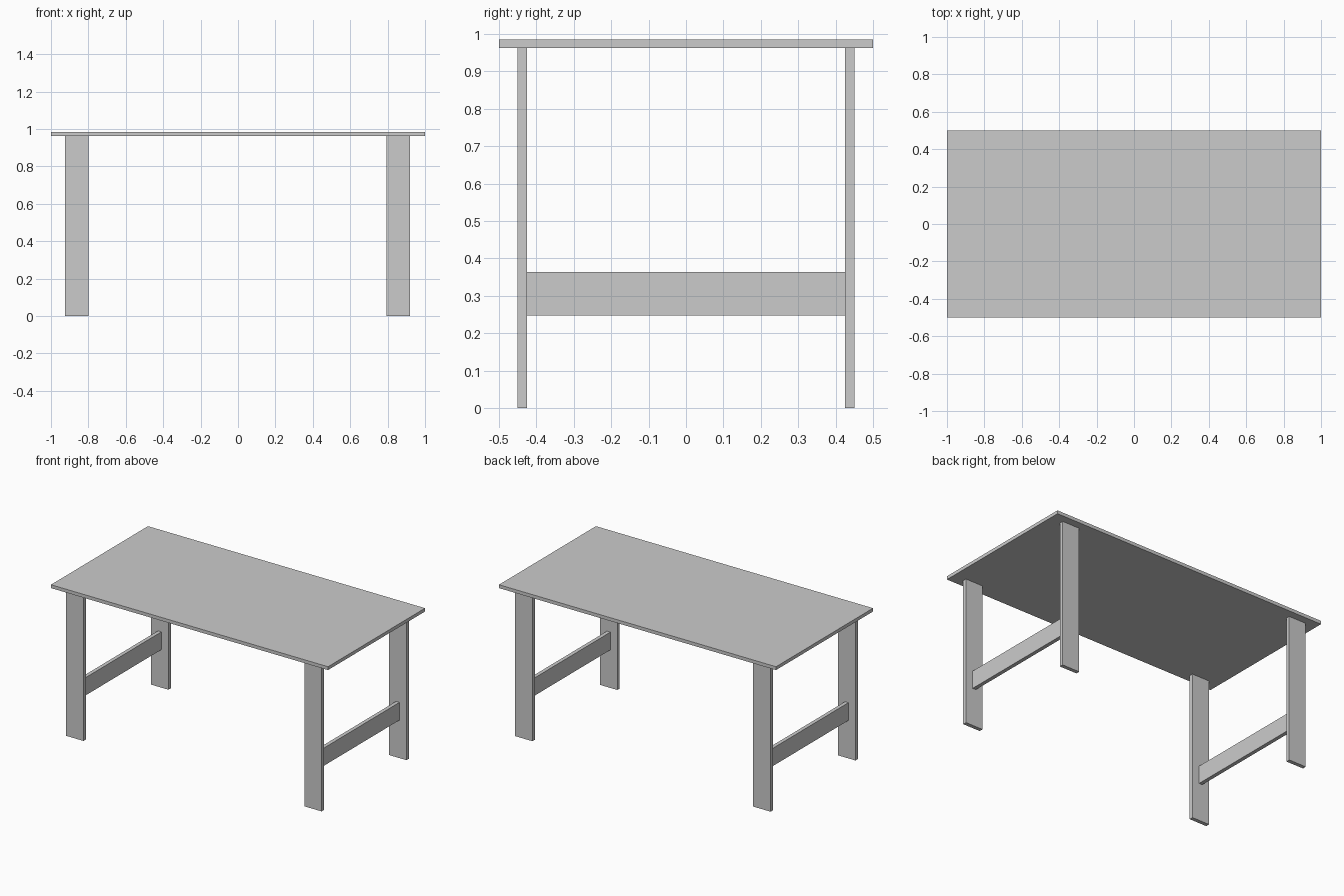
import bpy

if "Cube" in bpy.data.objects:
    bpy.data.objects.remove(bpy.data.objects["Cube"])


def box(name, x, y, z):
    """Box from (min, max) ranges along each axis."""
    bpy.ops.mesh.primitive_cube_add(
        size=1, location=[(a + b) / 2 for a, b in (x, y, z)])
    ob = bpy.context.object
    ob.name = name
    ob.scale = [b - a for a, b in (x, y, z)]
    bpy.ops.object.transform_apply(location=False, rotation=False, scale=True)
    return ob


TOP_Z, LEG_TOP = 0.985, 0.963
LEG_W, BOARD = 0.125, 0.025

# Table top
box("table_top", (-1, 1), (-0.5, 0.5), (LEG_TOP, TOP_Z))

# Two leg frames: front leg, back leg and the rail between them
for side, cx in (("left", -0.863), ("right", 0.856)):
    leg_x = (cx - LEG_W / 2, cx + LEG_W / 2)
    box(f"front_leg_{side}", leg_x, (-0.45, -0.45 + BOARD), (0, LEG_TOP))
    box(f"back_leg_{side}", leg_x, (0.45 - BOARD, 0.45), (0, LEG_TOP))
    box(f"rail_{side}", (cx - BOARD / 2, cx + BOARD / 2),
        (-0.425, 0.425), (0.248, 0.364))
